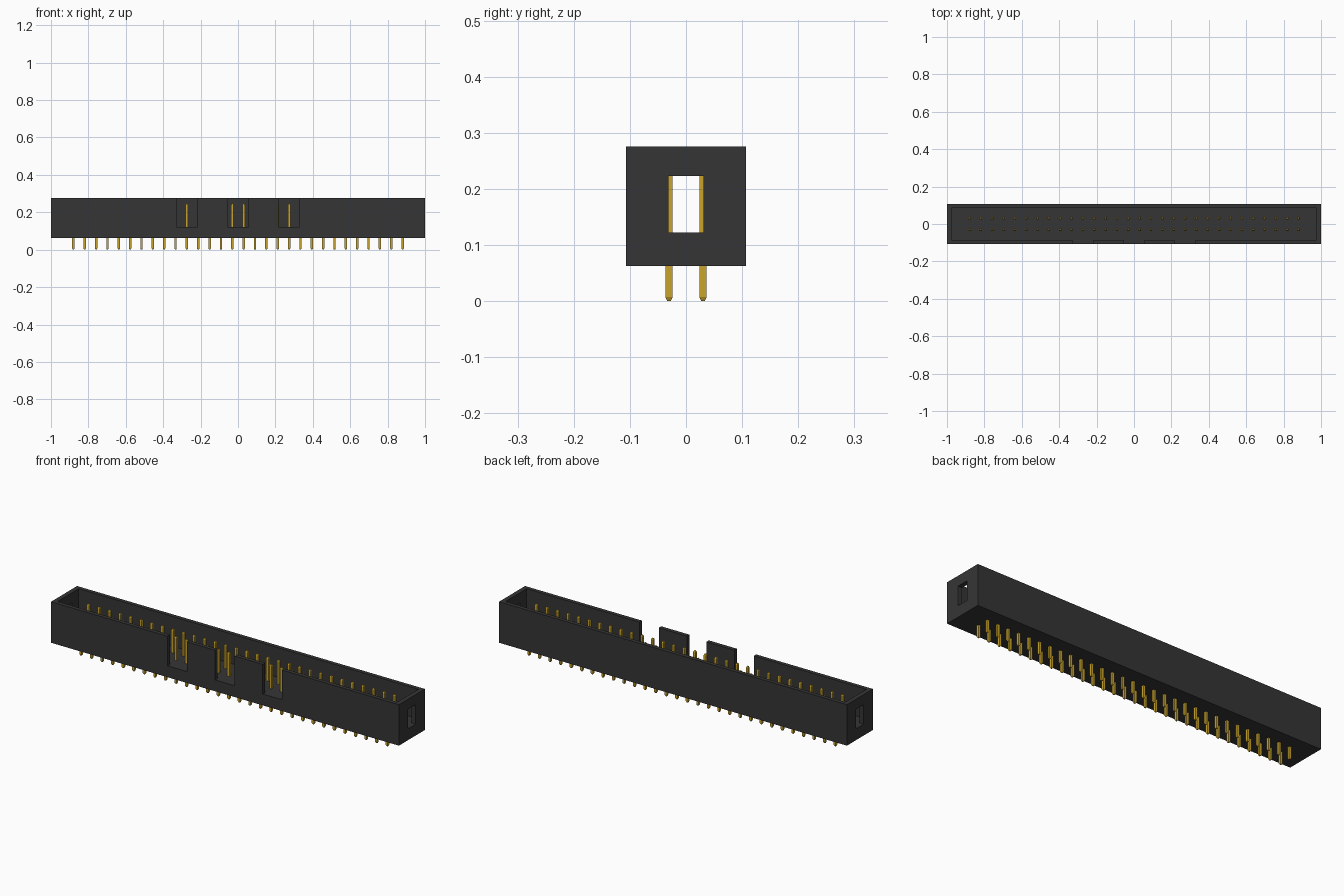
import bpy, bmesh
from mathutils import Matrix, Vector

if "Cube" in bpy.data.objects:
    bpy.data.objects.remove(bpy.data.objects["Cube"], do_unlink=True)


def material(name, rgb, roughness):
    m = bpy.data.materials.new(name)
    m.use_nodes = True
    m.diffuse_color = (*rgb, 1)
    bsdf = m.node_tree.nodes["Principled BSDF"]
    bsdf.inputs["Base Color"].default_value = (*rgb, 1)
    bsdf.inputs["Roughness"].default_value = roughness
    return m


BLACK = material("black plastic", (0.036, 0.036, 0.036), 0.6)
GOLD = material("gold contact", (0.58, 0.37, 0.025), 0.4)

# Main dimensions
HALF_X, HALF_Y = 1.0, 0.107
BOTTOM, FLOOR, TOP = 0.063, 0.122, 0.276
WALL_X, WALL_Y = 0.0235, 0.0205
COLUMNS, PITCH = 30, 0.0607
PIN_TOP, PIN_HALF, TIP_HALF, TIP_LEN = 0.246, 0.0063, 0.003, 0.007


def mesh_object(name, bm, mat):
    mesh = bpy.data.meshes.new(name)
    bm.to_mesh(mesh)
    bm.free()
    mesh.materials.append(mat)
    obj = bpy.data.objects.new(name, mesh)
    bpy.context.scene.collection.objects.link(obj)
    return obj


def box(name, lo, hi, mat=BLACK):
    lo, hi = Vector(lo), Vector(hi)
    bm = bmesh.new()
    bmesh.ops.create_cube(bm, size=1, matrix=Matrix.Translation((lo + hi) / 2)
                          @ Matrix.Diagonal((*(hi - lo), 1)))
    return mesh_object(name, bm, mat)


def cut(target, cutter):
    cutter.hide_render = True
    mod = target.modifiers.new("cut", "BOOLEAN")
    mod.operation, mod.solver, mod.object = "DIFFERENCE", "EXACT", cutter
    bpy.context.view_layer.objects.active = target
    bpy.ops.object.modifier_apply(modifier=mod.name)
    bpy.data.objects.remove(cutter, do_unlink=True)


# Shroud: an open box with key slots in front and a window in each end
shroud = box("shroud", (-HALF_X, -HALF_Y, BOTTOM), (HALF_X, HALF_Y, TOP))
cut(shroud, box("cavity_cutter", (-HALF_X + WALL_X, -HALF_Y + WALL_Y, FLOOR),
                (HALF_X - WALL_X, HALF_Y - WALL_Y, TOP + 0.1)))
for x in (-4.5 * PITCH, 0, 4.5 * PITCH):
    cut(shroud, box("slot_cutter", (x - 0.056, -HALF_Y - 0.1, FLOOR),
                    (x + 0.056, -HALF_Y + WALL_Y + 0.02, TOP + 0.1)))
for side in (-1, 1):
    x = side * HALF_X
    cut(shroud, box("window_cutter", (x - 0.05, -0.031, FLOOR),
                    (x + 0.05, 0.031, 0.223)))


# Pins: square bars with a blunt taper at both ends
def add_pin(bm, x, y):
    rings = []
    for z, r in ((0, TIP_HALF), (TIP_LEN, PIN_HALF),
                 (PIN_TOP - TIP_LEN, PIN_HALF), (PIN_TOP, TIP_HALF)):
        rings.append([bm.verts.new((x + sx * r, y + sy * r, z))
                      for sx, sy in ((-1, -1), (1, -1), (1, 1), (-1, 1))])
    bm.faces.new(rings[0][::-1])
    bm.faces.new(rings[-1])
    for a, b in zip(rings, rings[1:]):
        for i in range(4):
            j = (i + 1) % 4
            bm.faces.new((a[i], a[j], b[j], b[i]))


for name, y in (("front_pin_row", -PITCH / 2), ("back_pin_row", PITCH / 2)):
    bm = bmesh.new()
    for i in range(COLUMNS):
        add_pin(bm, (i - (COLUMNS - 1) / 2) * PITCH, y)
    mesh_object(name, bm, GOLD)
